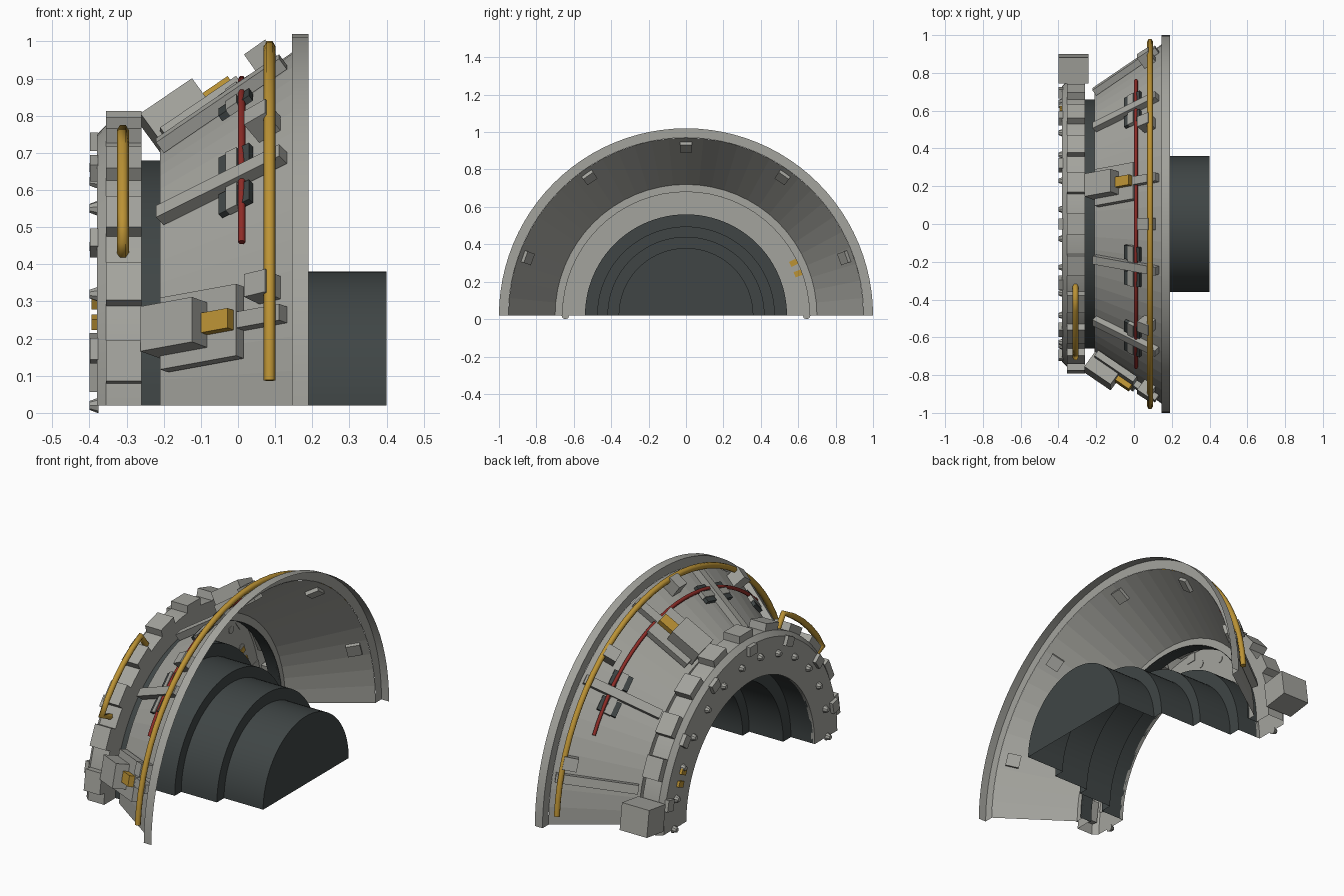
import bpy, bmesh, math
from mathutils import Vector, Matrix

if "Cube" in bpy.data.objects:
    bpy.data.objects.remove(bpy.data.objects["Cube"])

AXIS_Z = 0.02                      # height of the engine axis, which runs along x
SLOPE = math.atan2(0.25, 0.355)    # lean of the cone wall


def mat(name, rgb):
    m = bpy.data.materials.new(name)
    m.diffuse_color = (*rgb, 1)
    m.use_nodes = True
    m.node_tree.nodes["Principled BSDF"].inputs["Base Color"].default_value = m.diffuse_color
    return m


GREY = mat("warm_grey", (0.37, 0.37, 0.34))
DARK = mat("dark_slate", (0.05, 0.06, 0.06))
YELLOW = mat("yellow", (0.50, 0.29, 0.035))
RED = mat("red", (0.27, 0.025, 0.02))


def finish(bm, name, material, smooth=False):
    bmesh.ops.recalc_face_normals(bm, faces=bm.faces)
    me = bpy.data.meshes.new(name)
    bm.to_mesh(me)
    bm.free()
    me.materials.append(material)
    ob = bpy.data.objects.new(name, me)
    bpy.context.collection.objects.link(ob)
    if smooth:
        bpy.context.view_layer.objects.active = ob
        ob.select_set(True)
        bpy.ops.object.shade_smooth_by_angle(angle=math.radians(30))
        ob.select_set(False)
    return ob


def point(x, r, deg):
    a = math.radians(deg)
    return Vector((x, -r * math.cos(a), AXIS_Z + r * math.sin(a)))


def half_turn(name, profile, material, segs=32, smooth=False):
    """Sweep an (x, r) profile through the upper half circle."""
    bm = bmesh.new()
    rows = [[bm.verts.new(point(x, r, 180 * i / segs)) for x, r in profile]
            for i in range(segs + 1)]
    for a, b in zip(rows, rows[1:]):
        for j in range(len(profile) - 1):
            bm.faces.new((a[j], b[j], b[j + 1], a[j + 1]))
    bmesh.ops.remove_doubles(bm, verts=bm.verts, dist=1e-5)
    return finish(bm, name, material, smooth)


def frame(x, r, deg, tilt=0.0, lift=0.0):
    """Local x = along the axis, y = around it, z = outward."""
    a = math.radians(deg)
    out, ax = Vector((0, -math.cos(a), math.sin(a))), Vector((1, 0, 0))
    tang = out.cross(ax)
    ax2 = ax * math.cos(tilt) + out * math.sin(tilt)
    out2 = out * math.cos(tilt) - ax * math.sin(tilt)
    m = Matrix((ax2, tang, out2)).transposed().to_4x4()
    m.translation = point(x, r, deg) + out2 * lift
    return m


def box(name, m, size, material):
    bm = bmesh.new()
    bmesh.ops.create_cube(bm, size=1, matrix=m @ Matrix.Diagonal((*size, 1)))
    return finish(bm, name, material)


def on_cone(name, x, deg, lift, size, material, shift=0.0):
    m = frame(x, 0.70 + (x + 0.21) * 0.25 / 0.355, deg, SLOPE, lift)
    return box(name, m @ Matrix.Translation((0, shift, 0)), size, material)


def pipe(name, pts, radius, material):
    cu = bpy.data.curves.new(name, 'CURVE')
    cu.dimensions = '3D'
    cu.bevel_depth = radius
    cu.bevel_resolution = 1
    cu.use_fill_caps = True
    sp = cu.splines.new('POLY')
    sp.points.add(len(pts) - 1)
    for p, co in zip(sp.points, pts):
        p.co = (*co, 1)
    cu.materials.append(material)
    ob = bpy.data.objects.new(name, cu)
    bpy.context.collection.objects.link(ob)


def arc(x, r, a0, a1, n):
    return [point(x, r, a0 + (a1 - a0) * i / n) for i in range(n + 1)]


# Main shells
half_turn("cone_shell", [(-0.21, 0.66), (-0.21, 0.70), (0.145, 0.95)], GREY)
half_turn("front_flange", [(0.145, 0.95), (0.145, 1.0), (0.19, 1.0)], GREY, 48, True)
half_turn("neck_band", [(-0.27, 0.66), (-0.20, 0.66)], DARK, 48, True)
half_turn("rear_ring", [(-0.36, 0.54), (-0.38, 0.54), (-0.38, 0.73), (-0.355, 0.755),
                        (-0.26, 0.755), (-0.26, 0.66)], GREY, 48, True)
half_turn("stepped_core", [(-0.37, 0.54), (-0.24, 0.54), (-0.24, 0.475), (-0.04, 0.475),
                           (-0.04, 0.42), (0.17, 0.42), (0.17, 0.36), (0.40, 0.36),
                           (0.40, 0)], DARK, 48, True)

# Teeth around the rear ring, with bolts and pads on its back face
for i in range(11):
    box("ring_tooth", frame(-0.3075, 0.755, 8.7 + 16.26 * i), (0.095, 0.11, 0.075), GREY)
for i in range(14):
    bm = bmesh.new()
    rot = frame(-0.388, 0.645, 180 * i / 13) @ Matrix.Rotation(-math.pi / 2, 4, 'Y')
    bmesh.ops.create_cone(bm, cap_ends=True, segments=8, radius1=0.021, radius2=0.012,
                          depth=0.024, matrix=rot)
    finish(bm, "ring_bolt", GREY)
for deg in (154, 159.5):
    box("ring_marker", frame(-0.384, 0.64, deg), (0.02, 0.03, 0.04), YELLOW)
for i in range(7):
    box("ring_edge_pad", frame(-0.388, 0.71, 12 + 26 * i), (0.022, 0.06, 0.05), GREY)

# Large box on the far foot of the ring
box("foot_box", frame(-0.32, 0.83, 172), (0.16, 0.14, 0.14), GREY)

# Ribs and pads on the cone
for deg in range(15, 180, 30):
    on_cone("cone_rib", -0.033, deg, 0.02, (0.405, 0.045, 0.036), GREY)
for deg in (20, 55, 90, 125, 160):
    on_cone("cone_pad", 0.085, deg, 0.025, (0.07, 0.065, 0.09), GREY)

# Dark pipe clamps straddling the ribs
for deg in (45, 75, 135):
    for s in (-1, 1):
        on_cone("pipe_clamp", 0.0, deg, 0.011, (0.10, 0.075, 0.018), DARK, s * 0.07)
    on_cone("clamp_bar", -0.005, deg, 0.013, (0.035, 0.22, 0.022), GREY)

# Actuator units
for deg in (15, 105):
    on_cone("actuator_base", -0.085, deg, 0.021, (0.25, 0.20, 0.036), GREY)
    on_cone("actuator_body", -0.13, deg, 0.06, (0.17, 0.125, 0.10), GREY)
    on_cone("actuator_tip", -0.03, deg, 0.05, (0.10, 0.055, 0.035), YELLOW)

# Pipes
pipe("long_yellow_pipe", arc(0.085, 0.967, 4, 176, 36), 0.016, YELLOW)
pipe("red_pipe", arc(0.01, 0.878, 30, 150, 28), 0.010, RED)
pipe("ring_handle", [point(-0.31, 0.75, 33)] + arc(-0.31, 0.832, 32, 63, 5)
     + [point(-0.31, 0.75, 64)], 0.016, YELLOW)
